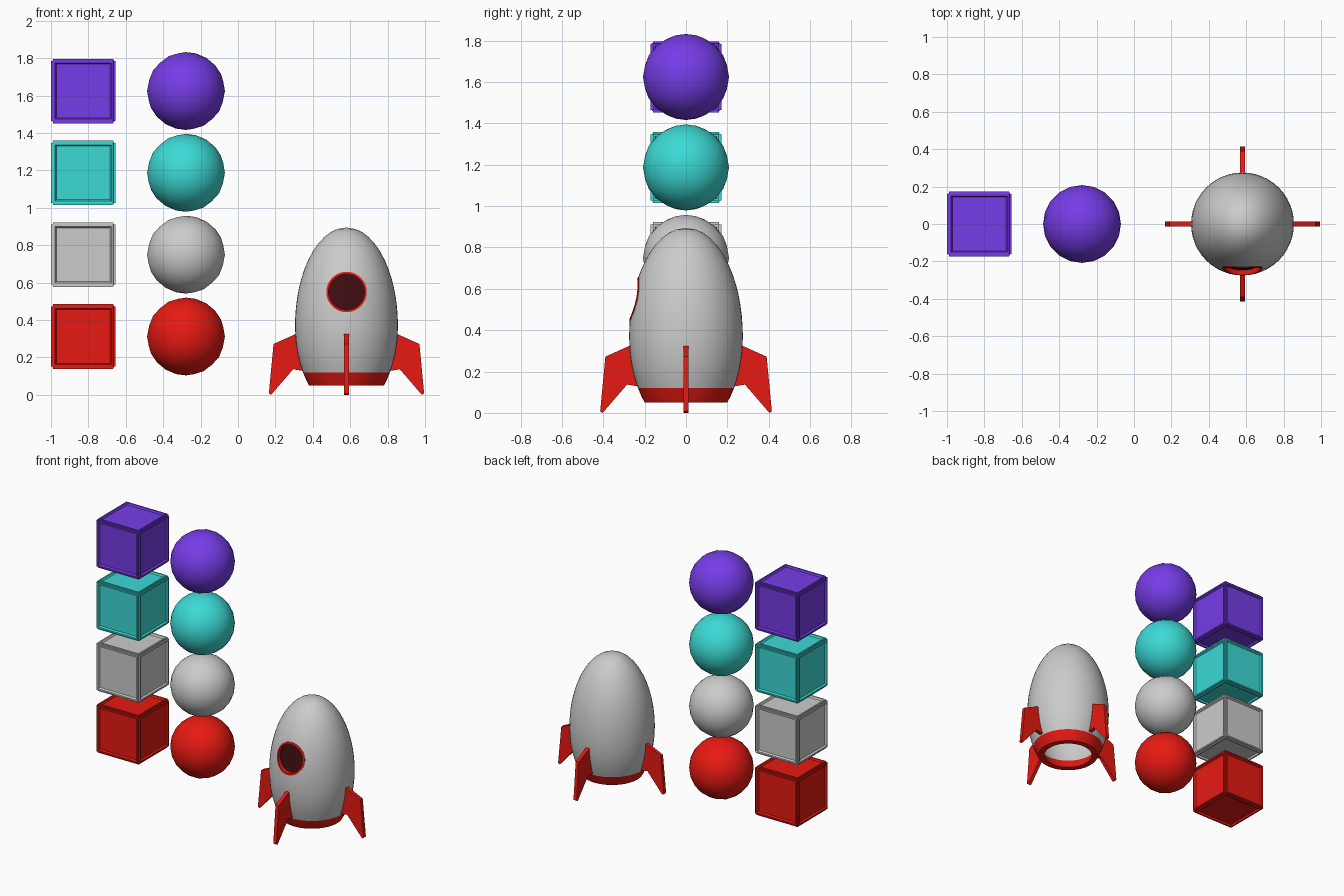
import bpy, bmesh, math
from mathutils import Matrix

if "Cube" in bpy.data.objects:
    bpy.data.objects.remove(bpy.data.objects["Cube"])

COLOURS = {"red": (0.8, 0.01, 0.006, 1), "cyan": (0.045, 0.7, 0.67, 1),
           "purple": (0.18, 0.045, 0.8, 1), "dark_red": (0.045, 0.004, 0.005, 1)}
MATS = {}
for key, rgba in COLOURS.items():
    MATS[key] = bpy.data.materials.new(key)
    MATS[key].diffuse_color = rgba


def finish(bm, name, loc, colour=None, smooth=None):
    bmesh.ops.recalc_face_normals(bm, faces=bm.faces)
    mesh = bpy.data.meshes.new(name)
    bm.to_mesh(mesh)
    bm.free()
    ob = bpy.data.objects.new(name, mesh)
    ob.location = loc
    bpy.context.collection.objects.link(ob)
    if colour in MATS:
        mesh.materials.append(MATS[colour])
    if smooth:
        bpy.ops.object.select_all(action='DESELECT')
        ob.select_set(True)
        bpy.context.view_layer.objects.active = ob
        bpy.ops.object.shade_smooth_by_angle(angle=math.radians(smooth))
    return ob


def lathe(profile, name, loc, colour=None, closed=True, steps=48):
    bm = bmesh.new()
    vs = [bm.verts.new((r, 0, z)) for r, z in profile]
    es = [bm.edges.new(p) for p in zip(vs, vs[1:])]
    if closed:
        es.append(bm.edges.new((vs[-1], vs[0])))
    bmesh.ops.spin(bm, geom=vs + es, axis=(0, 0, 1), cent=(0, 0, 0),
                   angle=math.tau, steps=steps)
    bmesh.ops.remove_doubles(bm, verts=bm.verts, dist=1e-4)
    return finish(bm, name, loc, colour, 40)


def hull_radius(z):
    # egg shape: taller half-ellipse above the widest level
    half = 0.525 if z > 0.37 else 0.466
    return 0.275 * math.sqrt(max(0, 1 - ((z - 0.37) / half) ** 2))


# Toy blocks with raised frames and sunken panels, and balls
for i, colour in enumerate(["red", "grey", "cyan", "purple"]):
    z = 0.312 + 0.4375 * i
    bm = bmesh.new()
    bmesh.ops.create_cube(bm, size=0.33)
    sides = bm.faces[:]
    for thick, depth in [(0.006, 0), (0.0005, 0.0075), (0.0145, 0), (0.009, -0.012)]:
        bmesh.ops.inset_individual(bm, faces=sides, thickness=thick, depth=depth)
    finish(bm, colour + "_block", (-0.8275, 0, z), colour)
    bm = bmesh.new()
    bmesh.ops.create_icosphere(bm, subdivisions=3, radius=0.208)
    finish(bm, colour + "_ball", (-0.278, 0, z), colour, 60)

# Rocket hull: hollow shell open at the bottom
ROCKET = (0.58, 0, 0)
WALL = 0.04
levels = [0.12 + 0.05 * k for k in range(14)] + [0.81, 0.845, 0.87, 0.886]
outer = [(hull_radius(z), z) for z in levels] + [(0, 0.895)]
inner = [(hull_radius(z) - WALL, z) for z in levels if z < 0.84] + [(0, 0.855)]
hull = lathe(outer + inner[::-1] + outer[:1], "rocket_hull", ROCKET, closed=False)

# Red nozzle ring under the hull
ring_z = [0.05, 0.085, 0.12]
lathe([(hull_radius(z), z) for z in ring_z]
      + [(hull_radius(z) - WALL, z) for z in ring_z[::-1]],
      "nozzle_ring", ROCKET, "red")

# Round window opening
WZ, WR = 0.55, 0.108
bm = bmesh.new()
bmesh.ops.create_cone(bm, cap_ends=True, segments=40, radius1=WR, radius2=WR, depth=0.3,
                      matrix=Matrix.Rotation(math.pi / 2, 4, 'X'))
cutter = finish(bm, "window_cutter", (0.58, -0.27, WZ))
cutter.hide_render = True
cutter.hide_set(True)
cut = hull.modifiers.new("window", 'BOOLEAN')
cut.operation, cut.object, cut.solver = 'DIFFERENCE', cutter, 'EXACT'


def window_loop(bm, radius, depth):
    # circle projected onto the front of the hull, pushed in by depth
    loop = []
    for k in range(40):
        a = math.tau * k / 40
        x, z = radius * math.cos(a), WZ + radius * math.sin(a)
        loop.append(bm.verts.new((x, depth - math.sqrt(hull_radius(z) ** 2 - x * x), z)))
    return loop


# Red window rim following the hull
bm = bmesh.new()
loops = [window_loop(bm, r, d) for r, d in
         [(WR, 0.04), (WR, -0.002), (WR - 0.012, -0.002), (WR - 0.012, 0.04)]]
for a, b in zip(loops, loops[1:] + loops[:1]):
    for k in range(40):
        n = (k + 1) % 40
        bm.faces.new((a[k], a[n], b[n], b[k]))
finish(bm, "window_rim", ROCKET, "red", 40)

# Dark window pane set inside the rim
bm = bmesh.new()
bm.faces.new(window_loop(bm, WR - 0.01, 0.025))
bmesh.ops.triangulate(bm, faces=bm.faces)
finish(bm, "window_pane", ROCKET, "dark_red", 60)

# Four swept fins
FIN = [(0.245, 0.315), (0.272, 0.325), (0.39, 0.272), (0.415, 0.008), (0.403, 0.0),
       (0.285, 0.137), (0.215, 0.125)]
for i, side in enumerate(["right", "back", "left", "front"]):
    bm = bmesh.new()
    face = bm.faces.new([bm.verts.new((u, -0.0125, z)) for u, z in FIN])
    new = bmesh.ops.extrude_face_region(bm, geom=[face])["geom"]
    bmesh.ops.translate(bm, vec=(0, 0.025, 0),
                        verts=[v for v in new if isinstance(v, bmesh.types.BMVert)])
    bmesh.ops.rotate(bm, verts=bm.verts, matrix=Matrix.Rotation(i * math.pi / 2, 3, 'Z'))
    finish(bm, side + "_fin", ROCKET, "red")

for m in bpy.data.materials:
    if m.users and not m.is_grease_pencil:
        m.use_nodes = True
        m.node_tree.nodes["Principled BSDF"].inputs["Base Color"].default_value = m.diffuse_color
